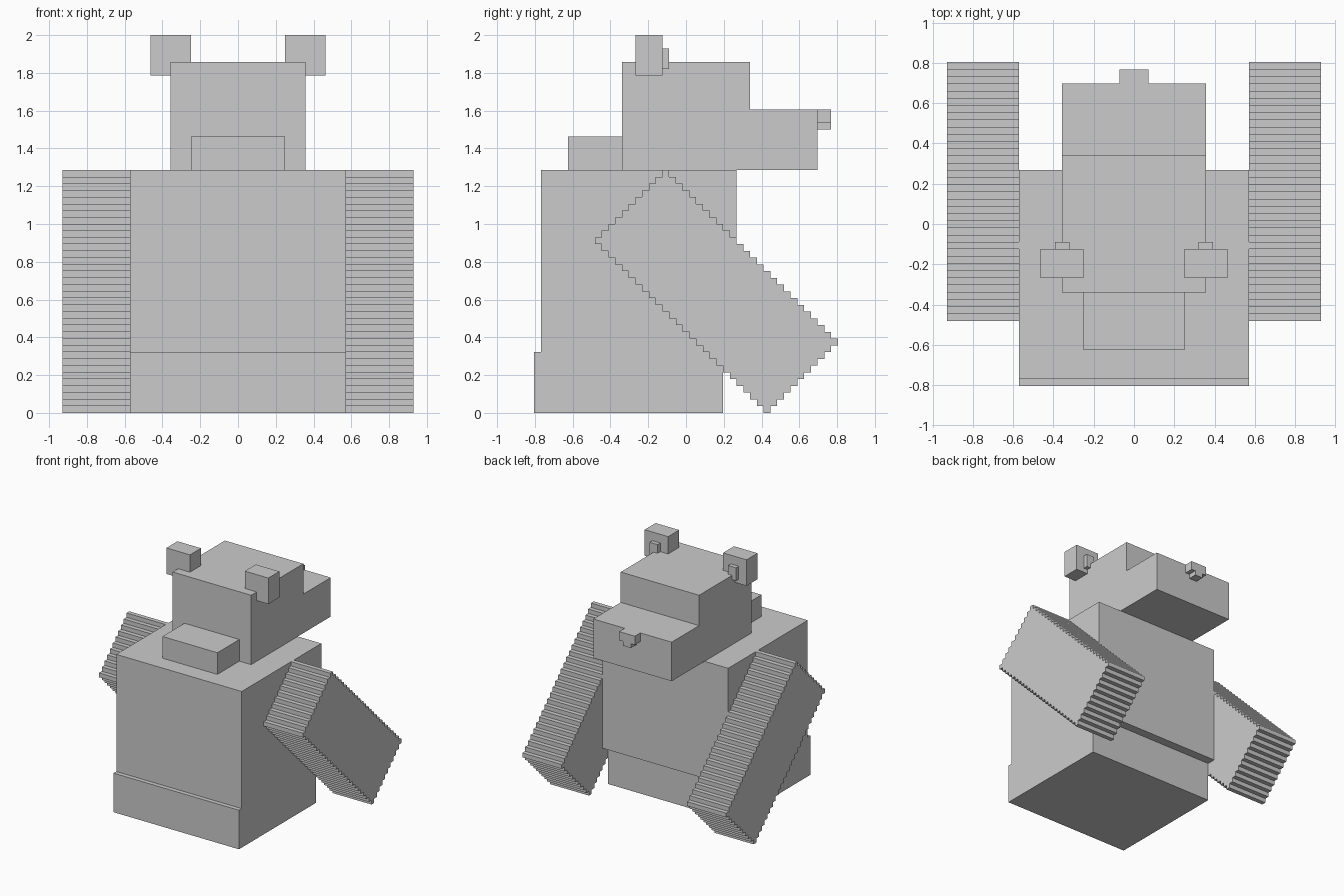
import bpy
import bmesh

U = 2 / 56  # edge of one block unit

if "Cube" in bpy.data.objects:
    bpy.data.objects.remove(bpy.data.objects["Cube"], do_unlink=True)


def extrude_profile(name, profile, x0, x1):
    """Extrude a (y, z) outline, in block units, from x0 to x1."""
    bm = bmesh.new()
    face = bm.faces.new([bm.verts.new((x0 * U, y * U, z * U)) for y, z in profile])
    result = bmesh.ops.extrude_face_region(bm, geom=[face], use_keep_orig=True)
    moved = [g for g in result["geom"] if isinstance(g, bmesh.types.BMVert)]
    bmesh.ops.translate(bm, vec=((x1 - x0) * U, 0, 0), verts=moved)
    bmesh.ops.recalc_face_normals(bm, faces=bm.faces)
    mesh = bpy.data.meshes.new(name)
    bm.to_mesh(mesh)
    bm.free()
    obj = bpy.data.objects.new(name, mesh)
    bpy.context.collection.objects.link(obj)
    return obj


def box(name, x, y, z):
    outline = [(y[0], z[0]), (y[1], z[0]), (y[1], z[1]), (y[0], z[1])]
    return extrude_profile(name, outline, *x)


def stairs(start, steps, rise_first, dy, dz):
    """Unit steps leaving start, without repeating the start point."""
    y, z = start
    points = []
    for _ in range(steps):
        for vertical in (rise_first, not rise_first):
            if vertical:
                z += dz
            else:
                y += dy
            points.append((y, z))
    return points


def limb_outline(width, length):
    """Stepped outline of a bar tilted by 45 degrees."""
    pts = [(-13.5, length), (-13.5, length + 1)]
    pts += stairs(pts[-1], width, False, 1, 1)
    pts.append((pts[-1][0] + 1, pts[-1][1]))
    pts += stairs(pts[-1], length, True, 1, -1)
    pts.append((pts[-1][0], pts[-1][1] - 1))
    pts += stairs(pts[-1], width, False, -1, -1)
    pts.append((pts[-1][0] - 1, pts[-1][1]))
    pts += stairs(pts[-1], length, True, -1, 1)
    return pts[:-1]  # the last point closes the loop


# Torso with the offset base
extrude_profile("torso", [(-22.5, 0), (5.5, 0), (5.5, 9), (7.5, 9), (7.5, 36),
                          (-21.5, 36), (-21.5, 9), (-22.5, 9)], -16, 16)

# Head with the muzzle, and the block behind it
extrude_profile("head", [(-9.5, 36), (19.5, 36), (19.5, 45), (9.5, 45),
                         (9.5, 52), (-9.5, 52)], -10, 10)
box("neck_block", (-7, 7), (-17.5, -9.5), (36, 41))

# Nose
box("nose", (-2, 2), (19.5, 21.5), (43, 45))
box("nose_lower", (-1, 1), (19.5, 21.5), (42, 43))

# Ears and limbs on both sides
for side, s in (("left", 1), ("right", -1)):
    box(side + "_ear", (7 * s, 13 * s), (-7.5, -3.5), (50, 56))
    box(side + "_inner_ear", (9 * s, 11 * s), (-3.5, -2.5), (51, 54))
    extrude_profile(side + "_limb", limb_outline(10, 25), 16 * s, 26 * s)
